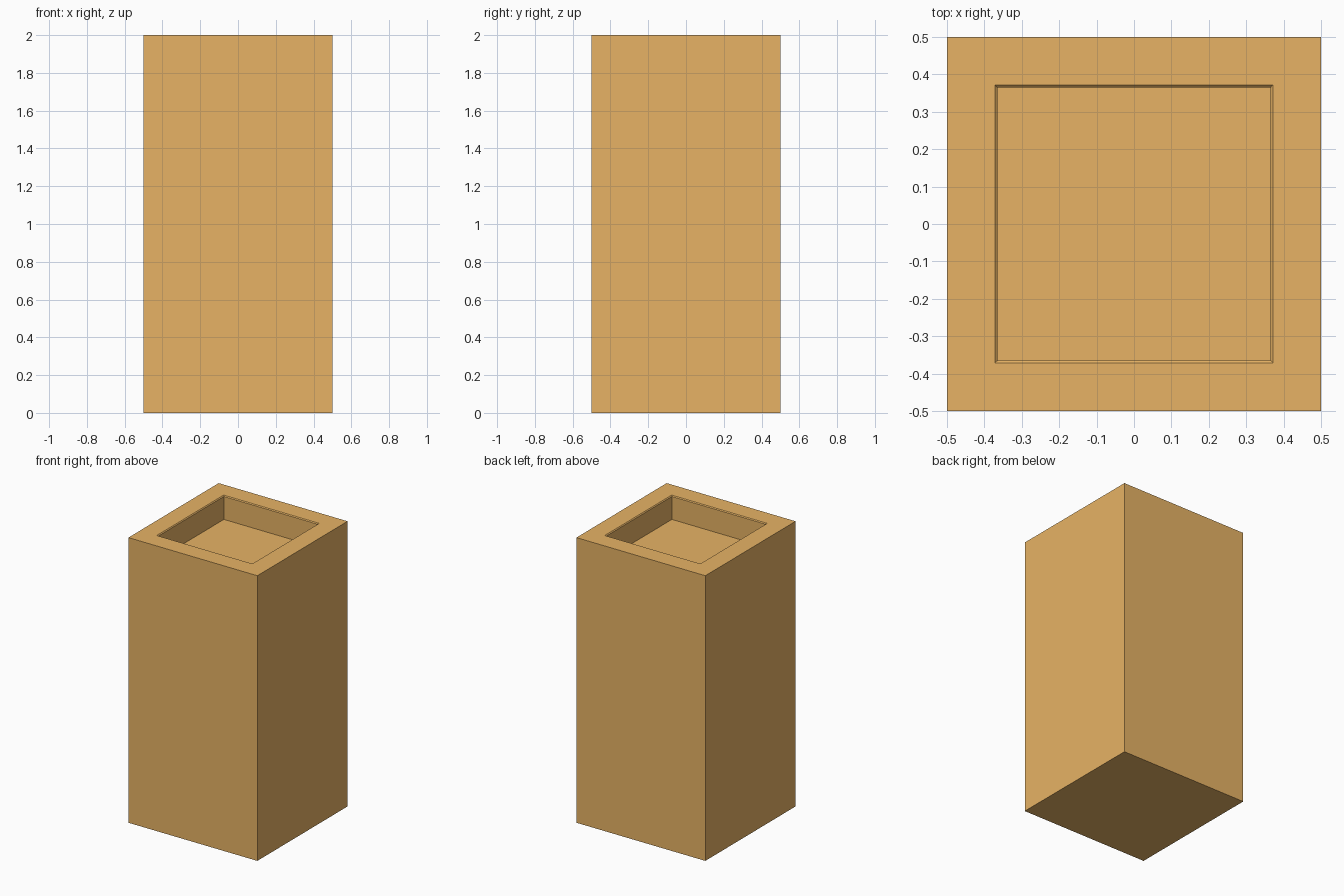
import bpy, bmesh

if "Cube" in bpy.data.objects:
    bpy.data.objects.remove(bpy.data.objects["Cube"])

HALF, HEIGHT = 0.5, 2.0
# (half width, z) of each square ring: base, rim, chamfered lip, recess floor
RINGS = [(HALF, 0.0), (HALF, HEIGHT), (0.371, HEIGHT),
         (0.365, HEIGHT - 0.006), (0.365, HEIGHT - 0.167)]


def square_ring(bm, h, z):
    return [bm.verts.new((x * h, y * h, z))
            for x, y in ((-1, -1), (1, -1), (1, 1), (-1, 1))]


# Square pedestal with a shallow recess in its top
bm = bmesh.new()
rings = [square_ring(bm, h, z) for h, z in RINGS]
for a, b in zip(rings, rings[1:]):
    for i in range(4):
        j = (i + 1) % 4
        bm.faces.new((a[i], a[j], b[j], b[i]))
bm.faces.new(rings[0][::-1])
bm.faces.new(rings[-1])
bmesh.ops.recalc_face_normals(bm, faces=bm.faces)

mesh = bpy.data.meshes.new("square_planter")
bm.to_mesh(mesh)
bm.free()
planter = bpy.data.objects.new("square_planter", mesh)
bpy.context.collection.objects.link(planter)

# Warm tan finish
mat = bpy.data.materials.new("tan")
mat.diffuse_color = (0.80, 0.45, 0.13, 1.0)
mat.use_nodes = True
mat.node_tree.nodes["Principled BSDF"].inputs["Base Color"].default_value = mat.diffuse_color
mesh.materials.append(mat)
